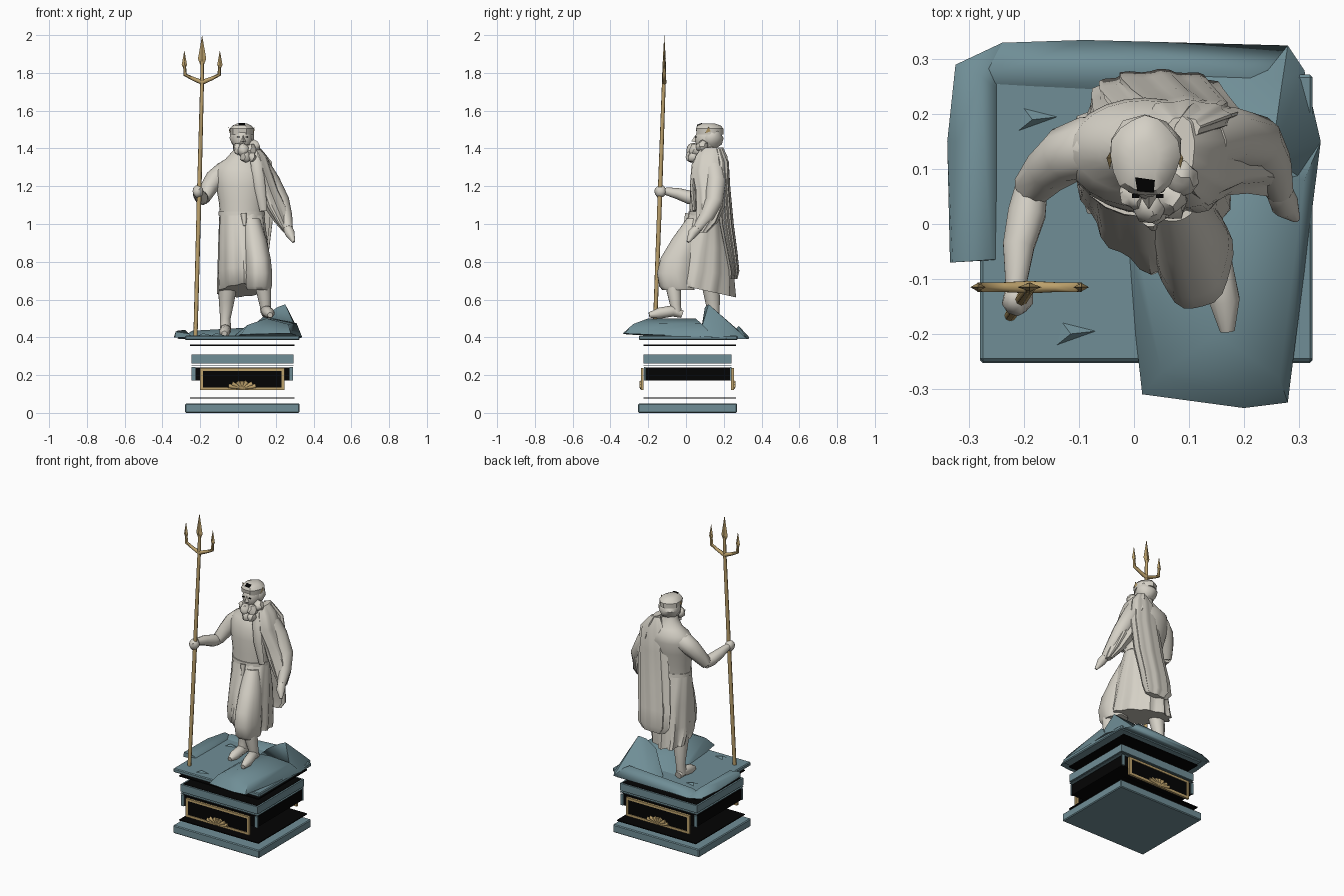
import bpy, bmesh, math, random
from mathutils import Vector

random.seed(4)


def material(name, rgb):
    m = bpy.data.materials.new(name)
    m.diffuse_color = (*rgb, 1)
    return m


STONE = material("pale stone", (0.66, 0.63, 0.56))
BLUE = material("slate blue", (0.16, 0.27, 0.305))
GOLD = material("old gold", (0.51, 0.36, 0.15))
BLACK = material("black", (0.001, 0.001, 0.001))


def finish(name, bm, mat, angle=40):
    bmesh.ops.recalc_face_normals(bm, faces=bm.faces)
    me = bpy.data.meshes.new(name)
    bm.to_mesh(me)
    bm.free()
    me.materials.append(mat)
    ob = bpy.data.objects.new(name, me)
    bpy.context.collection.objects.link(ob)
    if angle:
        bpy.ops.object.select_all(action='DESELECT')
        ob.select_set(True)
        bpy.context.view_layer.objects.active = ob
        bpy.ops.object.shade_smooth_by_angle(angle=math.radians(angle))
    return ob


def box(name, lo, hi, mat, bevel=0):
    bm = bmesh.new()
    bmesh.ops.create_cube(bm, size=1)
    for v in bm.verts:
        v.co = Vector([(a + b) / 2 + c * (b - a) for a, b, c in zip(lo, hi, v.co)])
    if bevel:
        bmesh.ops.bevel(bm, geom=bm.edges[:], offset=bevel, segments=1, affect='EDGES')
    return finish(name, bm, mat, 0)


def hull(name, pts, mat, angle=40):
    bm = bmesh.new()
    for p in pts:
        bm.verts.new(p)
    bmesh.ops.convex_hull(bm, input=bm.verts[:])
    bmesh.ops.delete(bm, geom=[v for v in bm.verts if not v.link_faces], context='VERTS')
    return finish(name, bm, mat, angle)


def skin(name, rings, mat, angle):
    bm = bmesh.new()
    loops = [[bm.verts.new(p) for p in r] for r in rings]
    n = len(loops[0])
    for a, b in zip(loops, loops[1:]):
        for i in range(n):
            bm.faces.new((a[i], a[(i + 1) % n], b[(i + 1) % n], b[i]))
    bm.faces.new(loops[0])
    bm.faces.new(loops[-1])
    return finish(name, bm, mat, angle)


def loft(name, rings, mat=STONE, n=20, pleat=(0, 0), folds=7, angle=50, shear=0, tilt=0):
    """Horizontal ellipses (cx, cy, z, rx, ry); pleats, shear and tilt grow along the rings."""
    out = []
    for k, (cx, cy, z, rx, ry) in enumerate(rings):
        t = k / (len(rings) - 1)
        amp = pleat[0] * (1 - t) + pleat[1] * t
        ring = []
        for i in range(n):
            a = 2 * math.pi * i / n
            s = 1 + amp * math.sin(folds * a + 0.6)
            dx, dy = rx * s * math.cos(a), ry * s * math.sin(a)
            dy -= shear * t * dx
            ring.append((cx + dx, cy + dy, z - tilt * t * dy))
        out.append(ring)
    return skin(name, out, mat, angle)


def tube(name, path, mat=STONE, n=10, flat=1.0, angle=60):
    """Round sections along a path of (x, y, z, radius)."""
    out = []
    pts = [Vector(p[:3]) for p in path]
    for k, p in enumerate(pts):
        d = (pts[min(k + 1, len(pts) - 1)] - pts[max(k - 1, 0)]).normalized()
        u = d.cross(Vector((0, 1, 0) if abs(d.y) < 0.8 else (1, 0, 0))).normalized()
        w = d.cross(u)
        r = path[k][3]
        out.append([p + r * (u * math.cos(2 * math.pi * i / n) + w * flat * math.sin(2 * math.pi * i / n))
                    for i in range(n)])
    return skin(name, out, mat, angle)


def lump(name, c, r, mat=STONE, jitter=0.0, sub=2):
    bm = bmesh.new()
    bmesh.ops.create_icosphere(bm, subdivisions=sub, radius=1)
    for v in bm.verts:
        s = 1 + random.uniform(-jitter, jitter)
        v.co = Vector([a + b * q * s for a, b, q in zip(c, r, v.co)])
    return finish(name, bm, mat, 40)


# Pedestal: separated layers
box("pedestal_foot", (-0.28, -0.253, 0), (0.325, 0.27, 0.05), BLUE, 0.005)
box("lower_joint", (-0.255, -0.225, 0.076), (0.30, 0.265, 0.082), BLACK)
box("pedestal_core", (-0.24, -0.215, 0.172), (0.285, 0.235, 0.24), BLACK)
box("core_cap", (-0.245, -0.225, 0.25), (0.295, 0.24, 0.254), BLUE)
box("pedestal_band", (-0.245, -0.225, 0.262), (0.295, 0.24, 0.308), BLUE)
box("band_inside", (-0.235, -0.215, 0.307), (0.285, 0.23, 0.31), BLACK)
box("upper_joint", (-0.255, -0.225, 0.355), (0.30, 0.265, 0.362), BLACK)
for x in (-0.245, 0.272):
    for y in (-0.222, 0.234):
        box("corner_plate", (x, y, 0.172), (x + 0.02, y + 0.008, 0.242), BLUE)

# Framed panels on front and back, each with a shell ornament
for side, y in (("front", -0.232), ("back", 0.246)):
    s = -1 if y < 0 else 1
    box(side + "_panel", (-0.195, y - 0.003, 0.125), (0.24, y + 0.003, 0.23), BLACK)
    for lo, hi in (((-0.2, 0.12), (0.245, 0.135)), ((-0.2, 0.223), (0.245, 0.237)),
                   ((-0.2, 0.12), (-0.185, 0.237)), ((0.229, 0.12), (0.245, 0.237))):
        box(side + "_frame", (lo[0], y - 0.007, lo[1]), (hi[0], y + 0.007, hi[1]), GOLD)
    lump(side + "_shell_heart", (0.022, y + s * 0.004, 0.145), (0.04, 0.007, 0.025), GOLD)
    for i in range(7):
        a = math.pi * (i + 0.5) / 7
        r = 0.05 + 0.025 * abs(math.cos(a))
        tip = (0.022 + r * math.cos(a), y + s * 0.005, 0.135 + 0.033 * math.sin(a))
        tube(side + "_shell", [(0.022, y + s * 0.004, 0.13, 0.007), (*tip, 0.012)], GOLD, 6)

# Rocky ground with curled rims
box("ground_slab", (-0.28, -0.25, 0.385), (0.325, 0.272, 0.41), BLUE, 0.005)
hull("left_rim", [(-0.335, -0.07, 0.40), (-0.245, -0.065, 0.40), (-0.33, -0.07, 0.43), (-0.26, -0.065, 0.42),
                  (-0.34, 0.15, 0.40), (-0.325, 0.29, 0.40), (-0.24, 0.33, 0.39), (-0.24, 0.24, 0.40),
                  (-0.32, 0.15, 0.435), (-0.28, 0.27, 0.44)], BLUE, 75)
hull("back_rim", [(-0.325, 0.29, 0.39), (-0.24, 0.33, 0.39), (0.28, 0.325, 0.39), (0.31, 0.28, 0.39),
                  (-0.26, 0.245, 0.40), (0.25, 0.22, 0.40), (-0.24, 0.28, 0.435), (0.2, 0.28, 0.46),
                  (-0.09, 0.335, 0.40)], BLUE, 75)
hull("stepping_rock", [(-0.02, 0.0, 0.40), (0.015, -0.31, 0.415), (0.2, -0.335, 0.42), (0.28, -0.325, 0.42),
                       (0.34, 0.15, 0.40), (-0.03, 0.15, 0.40), (0.05, -0.27, 0.465), (0.265, -0.28, 0.47),
                       (0.08, 0.08, 0.475), (0.31, 0.08, 0.475), (0.15, -0.2, 0.50), (0.19, 0.05, 0.50)], BLUE, 60)
hull("rock_peak", [(0.34, 0.15, 0.40), (0.31, 0.28, 0.39), (0.28, 0.325, 0.39), (0.03, 0.32, 0.40),
                   (0.02, 0.2, 0.41), (0.25, 0.12, 0.575), (0.21, 0.1, 0.56), (0.14, 0.1, 0.515), (0.27, 0.26, 0.45),
                   (0.31, 0.08, 0.44)], BLUE, 40)
for x, y in ((-0.18, 0.19), (-0.11, -0.2)):
    hull("stone_chip", [(x - 0.03, y - 0.02, 0.41), (x - 0.02, y + 0.02, 0.41), (x + 0.04, y + 0.005, 0.41),
                        (x - 0.005, y, 0.422)], BLUE, 0)

# Trident
tube("trident_shaft", [(-0.225, -0.166, 0.41, 0.011), (-0.207, -0.14, 1.1, 0.012),
                       (-0.19, -0.117, 1.76, 0.010), (-0.19, -0.115, 1.86, 0.009)], GOLD, 8)


def blade(x, z0, z1, w):
    zm = z0 + 0.3 * (z1 - z0)
    hull("trident_blade", [(x - w, -0.115, zm), (x + w, -0.115, zm), (x, -0.123, zm), (x, -0.107, zm),
                           (x, -0.115, z1), (x, -0.115, z0)], GOLD, 0)


blade(-0.19, 1.82, 2.0, 0.022)
for s in (-1, 1):
    tube("trident_arm", [(-0.19, -0.115, 1.75, 0.013), (-0.19 + s * 0.05, -0.115, 1.77, 0.010),
                         (-0.19 + s * 0.09, -0.115, 1.79, 0.010), (-0.19 + s * 0.094, -0.115, 1.86, 0.006)], GOLD, 6)
    blade(-0.19 + s * 0.094, 1.81, 1.92, 0.014)

# Legs and feet
tube("standing_leg", [(-0.05, 0.12, 0.75, 0.055), (-0.06, 0.14, 0.6, 0.042), (-0.067, 0.15, 0.5, 0.028),
                      (-0.067, 0.14, 0.43, 0.03)])
tube("standing_foot", [(-0.067, 0.175, 0.43, 0.022), (-0.067, 0.13, 0.44, 0.03), (-0.07, 0.06, 0.428, 0.029),
                       (-0.072, 0.02, 0.42, 0.014)])
tube("forward_leg", [(0.12, -0.075, 0.74, 0.042), (0.135, -0.065, 0.65, 0.04), (0.145, -0.055, 0.57, 0.03),
                     (0.147, -0.05, 0.53, 0.028)])
tube("forward_foot", [(0.145, -0.02, 0.522, 0.02), (0.15, -0.07, 0.54, 0.03), (0.165, -0.14, 0.528, 0.029),
                      (0.17, -0.195, 0.518, 0.014)])

# Pleated skirt and belt
loft("skirt", [(0.02, 0.105, 1.06, 0.118, 0.088), (0.022, 0.1, 0.99, 0.122, 0.105),
               (0.027, 0.09, 0.88, 0.13, 0.14), (0.03, 0.08, 0.75, 0.135, 0.165),
               (0.032, 0.08, 0.69, 0.138, 0.165), (0.033, 0.09, 0.65, 0.137, 0.155)],
     n=44, pleat=(0.015, 0.07), folds=11, angle=35, shear=0.45, tilt=0.22)
loft("skirt_front_fold", [(0.07, 0.045, 1.03, 0.045, 0.04), (0.09, 0.0, 0.92, 0.06, 0.075),
                          (0.105, -0.04, 0.82, 0.067, 0.095), (0.11, -0.055, 0.74, 0.07, 0.1),
                          (0.11, -0.05, 0.67, 0.068, 0.092), (0.11, -0.04, 0.65, 0.06, 0.085)],
     n=24, pleat=(0, 0.05), folds=6)
loft("belt", [(0.02, 0.105, 1.045, 0.122, 0.094), (0.02, 0.105, 1.066, 0.122, 0.092)])
tube("belt_knot", [(0.03, 0.01, 1.055, 0.016), (0.035, -0.005, 0.99, 0.008)])

# Torso and neck
loft("torso", [(0.02, 0.105, 1.04, 0.115, 0.086), (0.02, 0.11, 1.12, 0.122, 0.09), (0.02, 0.12, 1.2, 0.137, 0.098),
               (0.02, 0.13, 1.27, 0.145, 0.1), (0.02, 0.14, 1.315, 0.132, 0.085), (0.02, 0.14, 1.345, 0.085, 0.062),
               (0.02, 0.125, 1.39, 0.045, 0.045), (0.02, 0.12, 1.43, 0.042, 0.045)], n=24)

# Head, hair, beard and circlet
lump("head", (0.022, 0.115, 1.45), (0.055, 0.07, 0.075))
lump("hair", (0.02, 0.135, 1.455), (0.064, 0.062, 0.062), jitter=0.1)
loft("hair_crown", [(0.02, 0.125, 1.475, 0.062, 0.07), (0.02, 0.123, 1.505, 0.064, 0.073),
                    (0.02, 0.12, 1.521, 0.05, 0.062), (0.02, 0.118, 1.532, 0.026, 0.034)],
     n=16, pleat=(0.04, 0.03), folds=5, angle=30)
for dx, dy, dz, r in ((-0.03, 0, 0.01, 0.028), (0, -0.02, 0, 0.032), (0.035, -0.005, 0, 0.032),
                      (0.01, -0.025, -0.035, 0.028), (0.04, -0.02, -0.035, 0.026), (0.055, 0.03, 0.02, 0.03)):
    lump("beard_curl", (0.03 + dx, 0.055 + dy, 1.39 + dz), (r, r * 1.05, r * 1.1), jitter=0.15)
hull("nose", [(0.012, 0.05, 1.435), (0.042, 0.05, 1.435), (0.027, 0.027, 1.436), (0.027, 0.05, 1.47)], STONE)
hull("forehead_gap", [(x, y, z + k * 0.003) for k in (0, 1)
                      for x, y, z in ((0.006, 0.06, 1.522), (0.036, 0.057, 1.522),
                                      (0.002, 0.085, 1.531), (0.038, 0.08, 1.531))], BLACK, 0)
for s in (-1, 1):
    box("eye", (0.025 + s * 0.022 - 0.007, 0.047, 1.457), (0.025 + s * 0.022 + 0.007, 0.055, 1.462), BLACK)
    hull("circlet_leaf", [(0.02 + s * 0.064, 0.1, 1.48), (0.02 + s * 0.064, 0.13, 1.49),
                          (0.02 + s * 0.07, 0.12, 1.515), (0.02 + s * 0.06, 0.12, 1.49)], GOLD, 0)

# Arms and hands
tube("staff_upper_arm", [(-0.02, 0.14, 1.27, 0.05), (-0.085, 0.14, 1.268, 0.058), (-0.125, 0.125, 1.235, 0.053),
                         (-0.155, 0.1, 1.19, 0.045), (-0.185, 0.065, 1.135, 0.036), (-0.19, 0.04, 1.13, 0.03)])
tube("staff_forearm", [(-0.185, 0.075, 1.13, 0.03), (-0.195, 0.02, 1.14, 0.036), (-0.21, -0.04, 1.16, 0.03),
                       (-0.215, -0.11, 1.175, 0.02)])
lump("staff_hand", (-0.212, -0.135, 1.172), (0.028, 0.032, 0.034), jitter=0.08)
tube("free_arm", [(0.12, 0.15, 1.29, 0.06), (0.17, 0.16, 1.22, 0.055), (0.225, 0.15, 1.12, 0.048),
                  (0.248, 0.11, 1.04, 0.04), (0.265, 0.06, 0.975, 0.026)])
tube("free_hand", [(0.262, 0.065, 0.98, 0.024), (0.275, 0.035, 0.95, 0.026), (0.295, 0.01, 0.905, 0.008)])

# Cloak: shoulder wrap, front lapel and hanging back
loft("cloak_shoulder", [(0.09, 0.14, 1.405, 0.02, 0.055), (0.11, 0.135, 1.36, 0.042, 0.08),
                        (0.13, 0.13, 1.28, 0.05, 0.092), (0.165, 0.135, 1.18, 0.051, 0.078),
                        (0.20, 0.13, 1.09, 0.06, 0.07), (0.235, 0.11, 1.01, 0.04, 0.055),
                        (0.26, 0.08, 0.955, 0.018, 0.03)], n=30, pleat=(0.04, 0.09), folds=8, angle=35)
tube("cloak_lapel", [(0.085, 0.09, 1.4, 0.025), (0.1, 0.045, 1.31, 0.032), (0.115, 0.035, 1.2, 0.03),
                     (0.135, 0.045, 1.07, 0.02)], n=8, flat=0.5)
loft("cloak_back", [(0.09, 0.175, 1.4, 0.03, 0.02), (0.095, 0.195, 1.33, 0.08, 0.03), (0.09, 0.2, 1.2, 0.1, 0.032),
                    (0.07, 0.215, 1.0, 0.105, 0.035), (0.05, 0.24, 0.85, 0.105, 0.03),
                    (0.045, 0.255, 0.75, 0.1, 0.025), (0.05, 0.25, 0.71, 0.07, 0.02)],
     n=36, pleat=(0.05, 0.14), folds=9, angle=35)
